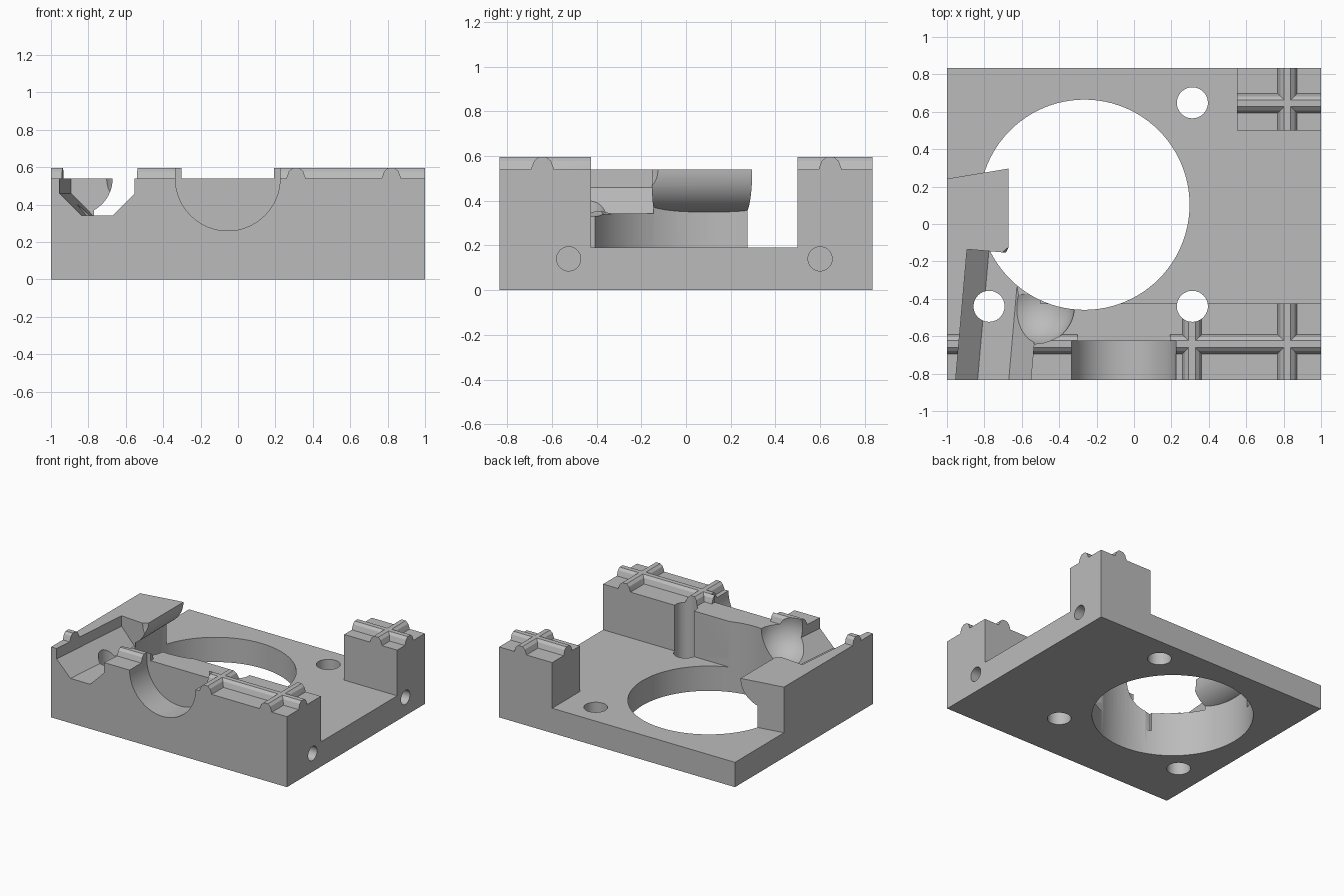
import bpy, bmesh, math
from mathutils import Matrix, Vector

cube = bpy.data.objects.get("Cube")
if cube:
    bpy.data.objects.remove(cube)

TOP = 0.54          # height of the mating surface
FRONT, BACK = -0.835, 0.835

grey = bpy.data.materials.new("light_grey")
grey.use_nodes = True
colour = (0.5, 0.5, 0.5, 1)
grey.diffuse_color = colour
grey.node_tree.nodes["Principled BSDF"].inputs["Base Color"].default_value = colour


def finish(name, bm):
    bmesh.ops.recalc_face_normals(bm, faces=bm.faces)
    mesh = bpy.data.meshes.new(name)
    bm.to_mesh(mesh)
    bm.free()
    mesh.materials.append(grey)
    ob = bpy.data.objects.new(name, mesh)
    bpy.context.collection.objects.link(ob)
    return ob


def box(name, x0, x1, y0, y1, z0, z1):
    bm = bmesh.new()
    size = Matrix.Diagonal((x1 - x0, y1 - y0, z1 - z0, 1))
    centre = Matrix.Translation(((x0 + x1) / 2, (y0 + y1) / 2, (z0 + z1) / 2))
    bmesh.ops.create_cube(bm, size=1, matrix=centre @ size)
    return finish(name, bm)


def prism(name, profile, length, place):
    """Extrude an x-z profile along +y, then place it."""
    bm = bmesh.new()
    face = bm.faces.new([bm.verts.new((x, 0, z)) for x, z in profile])
    new = bmesh.ops.extrude_face_region(bm, geom=[face])["geom"]
    moved = [v for v in new if isinstance(v, bmesh.types.BMVert)]
    bmesh.ops.translate(bm, verts=moved, vec=(0, length, 0))
    bm.transform(place)
    return finish(name, bm)


def cylinder(name, start, end, radius, sides=64):
    start, end = Vector(start), Vector(end)
    axis = end - start
    bm = bmesh.new()
    bmesh.ops.create_cone(bm, cap_ends=True, segments=sides, radius1=radius,
                          radius2=radius, depth=axis.length)
    bm.transform(Matrix.Translation((start + end) / 2)
                 @ axis.to_track_quat('Z', 'Y').to_matrix().to_4x4())
    return finish(name, bm)


def sphere(name, centre, radius):
    bm = bmesh.new()
    bmesh.ops.create_uvsphere(bm, u_segments=48, v_segments=24, radius=radius,
                              matrix=Matrix.Translation(centre))
    return finish(name, bm)


def combine(tool, operation):
    mod = body.modifiers.new("cut", 'BOOLEAN')
    mod.operation, mod.solver, mod.object = operation, 'EXACT', tool
    bpy.context.view_layer.objects.active = body
    bpy.ops.object.modifier_apply(modifier=mod.name)
    bpy.data.objects.remove(tool)


def add(tool):
    combine(tool, 'UNION')


def cut(tool):
    combine(tool, 'DIFFERENCE')


# Base plate and raised blocks
body = box("housing_body", -1, 1, FRONT, BACK, 0, 0.19)
add(box("front_block", -1, 1, FRONT, -0.425, 0, TOP))
add(box("left_block", -1, -0.5, FRONT, 0.33, 0, TOP))
add(box("corner_block", 0.55, 1, 0.5, BACK, 0, TOP))

# Locating ridges on the block tops
ridge = [(-0.052, 0.5), (-0.052, TOP), (-0.038, 0.578), (-0.018, 0.595),
         (0.018, 0.595), (0.038, 0.578), (0.052, TOP), (0.052, 0.5)]


def ridge_along_x(x0, x1, y):
    add(prism("ridge", ridge, x1 - x0,
              Matrix.Translation((x0, y, 0)) @ Matrix.Rotation(-math.pi / 2, 4, 'Z')))


def ridge_along_y(x, y0, y1):
    add(prism("ridge", ridge, y1 - y0, Matrix.Translation((x, y0, 0))))


ridge_along_x(-1, 1, -0.642)
ridge_along_x(0.55, 1, 0.645)
ridge_along_y(0.31, FRONT, -0.425)
ridge_along_y(0.82, FRONT, -0.425)
ridge_along_y(0.82, 0.5, BACK)

# Large round opening and screw holes
cut(cylinder("opening", (-0.265, 0.103, -1), (-0.265, 0.103, 1), 0.562, 96))

# Half-round cradle overhanging the opening
cx, r = -0.865, 0.195
arc = [math.pi + math.pi * i / 32 for i in range(33)]
outer = [(max(-1, cx + r * math.cos(a)), TOP + r * math.sin(a)) for a in arc]
outer = [p for p in outer if p[0] > -1]
outer = [(-0.99, TOP)] + outer
add(prism("cradle", outer, 0.6, Matrix.Translation((0, -0.26, 0))))

# Slanted end of the left wall and cradle
slant = math.atan(0.165)
end = Matrix.Translation((-1, 0.242, 0)) @ Matrix.Rotation(slant, 4, 'Z')
cut(prism("wall_end", [(-0.2, 0.19), (0.5, 0.19), (0.5, 1), (-0.2, 1)], 0.22, end))
cut(cylinder("cradle_trough", (cx, -0.018, TOP), (cx, 0.5, TOP), 0.107))

# Tapered channel entering from the front
channel = [(-0.2, 0.46), (-0.083, 0.342), (0.083, 0.342), (0.2, 0.46),
           (0.2, 0.8), (-0.2, 0.8)]
turn = (Matrix.Translation((-0.753, FRONT, 0)) @ Matrix.Rotation(math.radians(-5), 4, 'Z')
        @ Matrix.Translation((0, -0.1, 0)))
cut(prism("channel", channel, 0.785, turn))

# Rounded scoop joining the channel to the opening
near, far = (-0.53, -0.435, TOP), (-0.55, -0.3, TOP)
cut(sphere("scoop_near", near, 0.213))
cut(sphere("scoop_far", far, 0.213))
cut(cylinder("scoop_middle", near, far, 0.213, 48))

# Half-round bearing seat with a narrower rib
for y0, y1, rad in ((-0.95, -0.625, 0.28), (-0.64, -0.54, 0.248), (-0.55, -0.3, 0.28)):
    cut(cylinder("seat", (-0.055, y0, TOP), (-0.055, y1, TOP), rad))
    cut(box("seat_clearance", -0.055 - rad, -0.055 + rad, y0, y1, TOP, 0.9))

# Vertical screw holes and side holes
for x in (-0.775, 0.312):
    for y in (-0.44, 0.648):
        cut(cylinder("screw_hole", (x, y, -1), (x, y, 1), 0.083, 48))
for y in (-0.525, 0.6):
    cut(cylinder("side_hole", (0.6, y, 0.14), (1.1, y, 0.14), 0.054, 40))

bpy.ops.object.select_all(action='DESELECT')
body.select_set(True)
bpy.context.view_layer.objects.active = body
bpy.ops.object.shade_smooth_by_angle(angle=math.radians(25))
